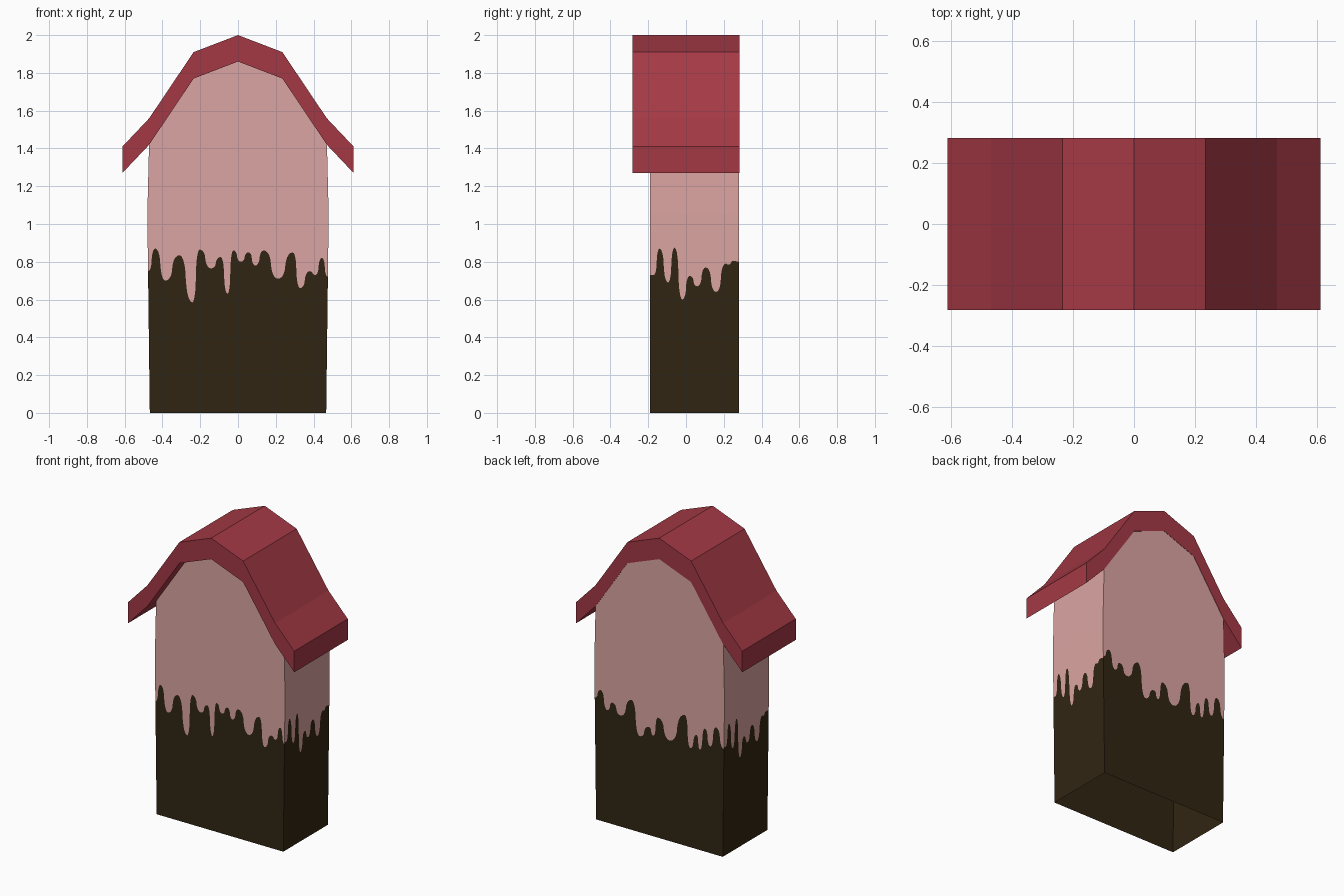
import bpy, bmesh, math

if "Cube" in bpy.data.objects:
    bpy.data.objects.remove(bpy.data.objects["Cube"])


def make_material(name, rgb):
    lin = [((c / 255 + 0.055) / 1.055) ** 2.4 if c > 10 else c / 255 / 12.92 for c in rgb]
    m = bpy.data.materials.new(name)
    m.diffuse_color = (*lin, 1)
    m.use_nodes = True
    m.node_tree.nodes["Principled BSDF"].inputs["Base Color"].default_value = m.diffuse_color
    return m


pink = make_material("pink icing", (219, 165, 162))
brown = make_material("dark chocolate", (49, 37, 18))
red = make_material("roof red", (164, 57, 69))

HALF, FRONT, BACK, EAVE, MID = 0.47, -0.19, 0.28, 1.42, 1.05
# underside of the roof, right half from the eave wall to the ridge
GABLE = [(0.47, EAVE), (0.235, 1.77), (0, 1.86)]


def half_width(z):
    """Walls bulge slightly at mid height."""
    if z < MID:
        return 0.467 + 0.013 * z / MID
    return max(0.471, 0.48 - 0.009 * (z - MID) / (EAVE - MID))


def drip_line(pts, n=5):
    """Join peaks and valleys with quarter ellipses, giving rounded fingers."""
    out = [pts[0]]
    for (x0, z0), (x1, z1) in zip(pts, pts[1:]):
        h, zm = (x1 - x0) / 2, (z0 + z1) / 2
        for i in range(1, n + 1):
            a = i / n * math.pi / 2
            out.append((x0 + h * math.sin(a) * 0.98, zm + (z0 - zm) * math.cos(a)))
        for i in range(n - 1, -1, -1):
            a = i / n * math.pi / 2
            out.append((x1 - h * math.sin(a) * 0.98, zm + (z1 - zm) * math.cos(a)))
    return out


def add_face(bm, pts, mat):
    f = bm.faces.new([bm.verts.new(p) for p in pts])
    f.material_index = mat


def add_wall(bm, place, drips, tops):
    """Chocolate below the drip line, icing above it, then plain icing pieces."""
    line = drip_line(drips)
    a, b = line[0][0], line[-1][0]
    low = [(a, 0), (b, 0)] + line[::-1]
    mid = line + [(b, MID), (a, MID)]
    for poly, mat in [(low, 1), (mid, 0)] + [(t, 0) for t in tops]:
        add_face(bm, [place(u, z) for u, z in poly], mat)


def finish(bm, name, mats):
    me = bpy.data.meshes.new(name)
    bm.to_mesh(me)
    bm.free()
    ob = bpy.data.objects.new(name, me)
    bpy.context.collection.objects.link(ob)
    for m in mats:
        me.materials.append(m)
    return ob


# peaks and valleys of the paint edge on each wall, left to right
front_drips = [(-0.47, 0.75), (-0.43, 0.87), (-0.38, 0.70), (-0.305, 0.835), (-0.24, 0.585),
               (-0.20, 0.865), (-0.14, 0.765), (-0.09, 0.825), (-0.055, 0.63), (-0.025, 0.86),
               (0.015, 0.80), (0.055, 0.85), (0.09, 0.78), (0.135, 0.86), (0.21, 0.71),
               (0.285, 0.85), (0.325, 0.66), (0.375, 0.75), (0.405, 0.73), (0.437, 0.82), (0.47, 0.72)]
back_drips = [(-0.47, 0.81), (-0.426, 0.87), (-0.38, 0.75), (-0.34, 0.81), (-0.286, 0.74),
              (-0.20, 0.865), (-0.145, 0.64), (-0.075, 0.72), (-0.045, 0.67), (-0.01, 0.80),
              (0.075, 0.67), (0.185, 0.87), (0.225, 0.66), (0.27, 0.76), (0.295, 0.67),
              (0.33, 0.82), (0.37, 0.71), (0.41, 0.85), (0.47, 0.72)]
side_drips = [(-0.19, 0.73), (-0.17, 0.73), (-0.14, 0.87), (-0.095, 0.69), (-0.06, 0.875),
              (-0.02, 0.60), (0.02, 0.725), (0.06, 0.67), (0.105, 0.77), (0.16, 0.64),
              (0.21, 0.79), (0.225, 0.785), (0.25, 0.805), (0.28, 0.80)]

# body: four walls, open at the bottom
bm = bmesh.new()
gable = [(-HALF, MID), (HALF, MID)] + GABLE + [(-x, z) for x, z in GABLE[-2::-1]]
side_top = [(FRONT, MID), (BACK, MID), (BACK, EAVE), (FRONT, EAVE)]
add_wall(bm, lambda u, z: (u * half_width(z) / HALF, FRONT, z), front_drips, [gable])
add_wall(bm, lambda u, z: (-u * half_width(z) / HALF, BACK, z), back_drips, [gable])
add_wall(bm, lambda u, z: (half_width(z), u, z), side_drips, [side_top])
add_wall(bm, lambda u, z: (-half_width(z), FRONT + BACK - u, z), side_drips, [side_top])
finish(bm, "body", [pink, brown])

# roof: a bent slab extruded from front to back
bm = bmesh.new()
right = [(0.612, 1.27)] + GABLE
under = right + [(-x, z) for x, z in right[-2::-1]]
profile = under + [(x, z + 0.14) for x, z in under[::-1]]
n = len(under)
rings = [[bm.verts.new((x, y, z)) for x, z in profile] for y in (-0.282, 0.282)]
for i in range(2 * n):
    j = (i + 1) % (2 * n)
    bm.faces.new((rings[0][i], rings[0][j], rings[1][j], rings[1][i]))
for r in rings:
    for i in range(n - 1):
        bm.faces.new((r[i], r[i + 1], r[2 * n - 2 - i], r[2 * n - 1 - i]))
bmesh.ops.recalc_face_normals(bm, faces=bm.faces)
finish(bm, "roof", [red])
